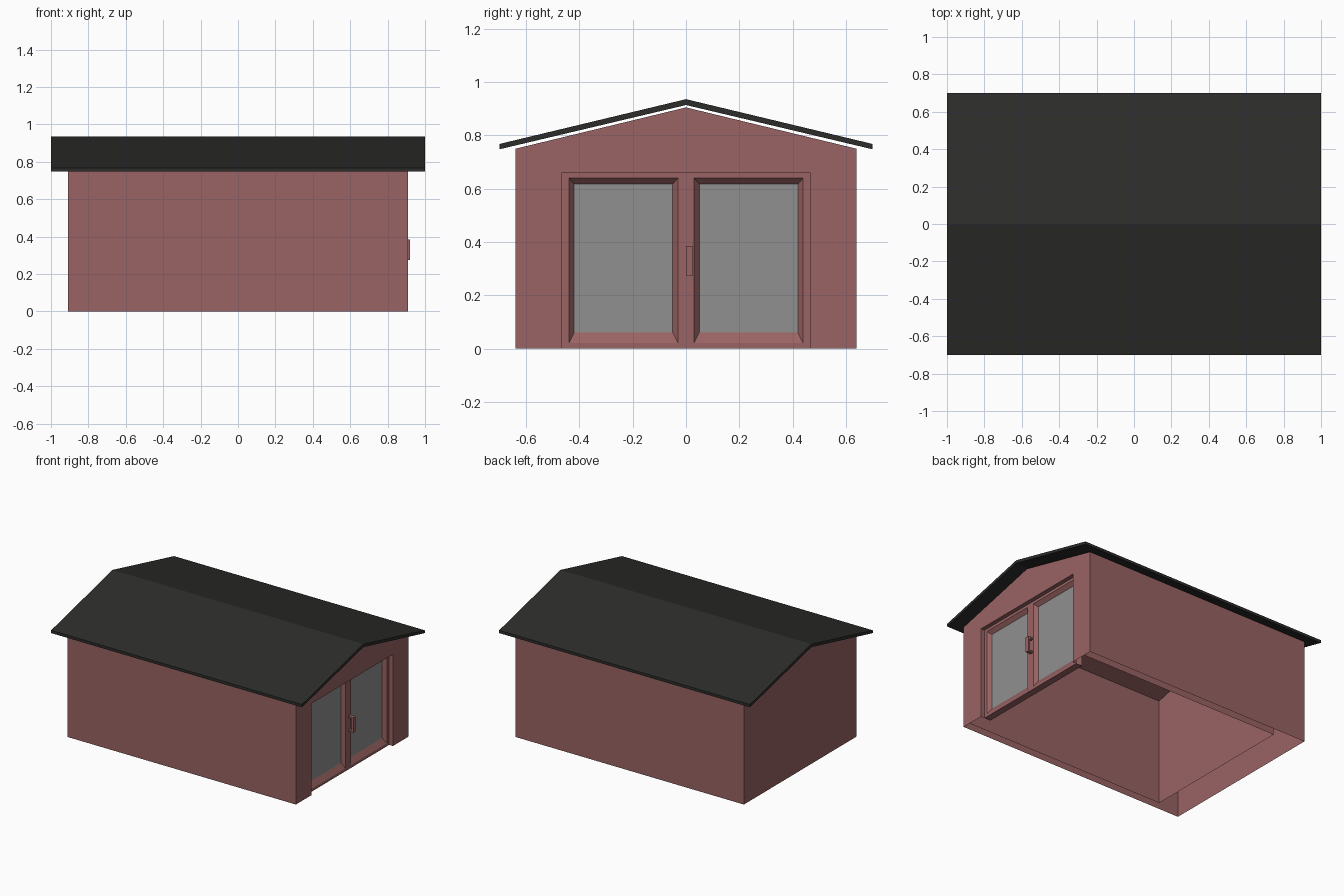
import bpy

if "Cube" in bpy.data.objects:
    bpy.data.objects.remove(bpy.data.objects["Cube"])

def material(name, color):
    m = bpy.data.materials.new(name)
    m.diffuse_color = (*color, 1)
    m.use_nodes = True
    m.node_tree.nodes["Principled BSDF"].inputs["Base Color"].default_value = m.diffuse_color
    return m

RED = material("red_paint", (0.32, 0.125, 0.125))
DARK = material("dark_roofing", (0.025, 0.025, 0.024))
GLASS = material("grey_glass", (0.28, 0.28, 0.28))

def make(name, verts, faces, mat):
    me = bpy.data.meshes.new(name)
    me.from_pydata(verts, [], faces)
    me.materials.append(mat)
    ob = bpy.data.objects.new(name, me)
    bpy.context.collection.objects.link(ob)
    return ob

def prism(name, profile, x0, x1, mat):
    # closed solid from a (y, z) profile swept along x
    n = len(profile)
    v = [(x, y, z) for x in (x0, x1) for y, z in profile]
    f = [(i, (i + 1) % n, (i + 1) % n + n, i + n) for i in range(n)]
    f += [tuple(reversed(range(n))), tuple(range(n, 2 * n))]
    return make(name, v, f, mat)

def box(name, x, y, z, mat):
    return prism(name, [(y[0], z[0]), (y[1], z[0]), (y[1], z[1]), (y[0], z[1])], x[0], x[1], mat)

X, Y, EAVE, APEX = 0.91, 0.64, 0.75, 0.905
DY, DZ = 0.465, 0.66          # door opening half width and height
DX = X - 0.03                 # front plane of the recessed door

# Outer shell, open below, with a door opening in the +x gable
gable = [(-Y, 0), (-Y, EAVE), (0, APEX), (Y, EAVE), (Y, 0)]
door_edge = [(DY, 0), (DY, DZ), (-DY, DZ), (-DY, 0)]
v = [(-X, y, z) for y, z in gable] + [(X, y, z) for y, z in gable]
f = [(i + 1, i, i + 5, i + 6) for i in range(4)] + [(0, 1, 2, 3, 4)]
f.append((13, 12, 8, 9, 10))
f += [(5, 13, 12, 6), (6, 12, 11, 7), (7, 11, 8), (8, 11, 10, 9)]
f.remove((13, 12, 8, 9, 10))
v += [(X, y, z) for y, z in door_edge] + [(DX, y, z) for y, z in door_edge]
f += [(10 + i, 11 + i, 15 + i, 14 + i) for i in range(3)]
make("outer_walls", v, f, RED)

# Inner walls, reaching up to the underside of the shell
IX, IY = -0.70, 0.58
top = EAVE + (Y - IY) * (APEX - EAVE) / Y
inner = [(-IY, 0), (-IY, top), (0, APEX), (IY, top), (IY, 0)]
v = [(IX, y, z) for y, z in inner] + [(X - 0.005, y, z) for y, z in inner]
make("inner_walls", v, [(0, 5, 6, 1), (3, 8, 9, 4), (4, 3, 2, 1, 0)], RED)

# Thin folded roof, floating just above the walls
prism("roof", [(-0.70, 0.748), (0, 0.914), (0.70, 0.748),
               (0.70, 0.768), (0, 0.936), (-0.70, 0.768)], -1, 1, DARK)

# Door frame: grid with two openings
ys = [-DY, -0.44, -0.03, 0.03, 0.44, DY]
zs = [0, 0.02, 0.64, DZ]
v = [(DX, y, z) for z in zs for y in ys]
f = [(r * 6 + c, r * 6 + c + 1, r * 6 + c + 7, r * 6 + c + 6)
     for r in range(3) for c in range(5) if not (r == 1 and c in (1, 3))]
door = make("door_frame", v, f, RED)

# Underside and back of the door
BX = DX - 0.05
v = [(x, y, 0) for x in (DX, BX) for y in (-DY, DY)] + [(BX, DY, DZ), (BX, -DY, DZ)]
make("door_back", v, [(0, 2, 3, 1), (2, 5, 4, 3)], RED)

# Sloping sash surrounds and their panes
for side, y0, y1 in (("left", -0.44, -0.03), ("right", 0.03, 0.44)):
    outer = [(DX, y0, 0.02), (DX, y1, 0.02), (DX, y1, 0.64), (DX, y0, 0.64)]
    px, a, b = DX - 0.025, y0 + 0.02, y1 - 0.02
    pane = [(px, a, 0.06), (px, b, 0.06), (px, b, 0.617), (px, a, 0.617)]
    make(side + "_sash", outer + pane,
         [(i, (i + 1) % 4, (i + 1) % 4 + 4, i + 4) for i in range(4)], RED)
    make(side + "_pane", pane, [(0, 1, 2, 3)], GLASS)

# Handle: upright grip on two mounts
box("handle_grip", (DX + 0.025, DX + 0.04), (0, 0.027), (0.275, 0.385), RED)
for name, z in (("lower", 0.275), ("upper", 0.373)):
    box(name + "_handle_mount", (DX, DX + 0.025), (0, 0.027), (z, z + 0.012), RED)
